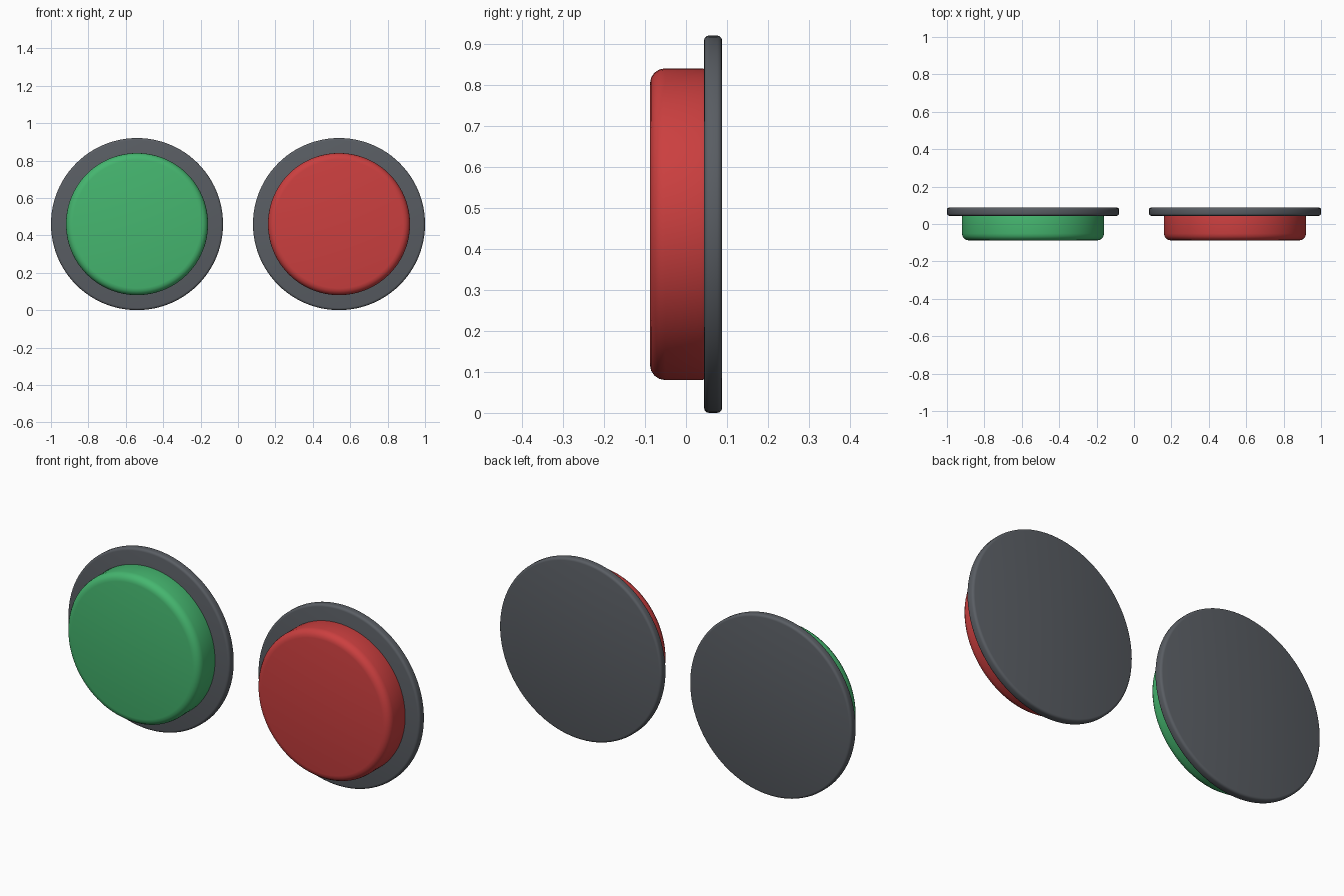
import bpy
import math

if "Cube" in bpy.data.objects:
    bpy.data.objects.remove(bpy.data.objects["Cube"])


def material(name, color):
    mat = bpy.data.materials.new(name)
    mat.diffuse_color = color
    mat.use_nodes = True
    mat.node_tree.nodes["Principled BSDF"].inputs["Base Color"].default_value = mat.diffuse_color
    return mat


def disc(name, x, radius, y_front, y_back, bevel, segments, mat):
    """Round disc facing -y with softened rims."""
    bpy.ops.mesh.primitive_cylinder_add(
        vertices=96, radius=radius, depth=y_back - y_front,
        location=(x, (y_front + y_back) / 2, 0.46),
        rotation=(math.pi / 2, 0, 0))
    obj = bpy.context.object
    obj.name = name
    obj.data.materials.append(mat)
    mod = obj.modifiers.new("rim_bevel", 'BEVEL')
    mod.width = bevel
    mod.segments = segments
    mod.limit_method = 'ANGLE'
    mod.angle_limit = math.radians(40)
    bpy.ops.object.shade_smooth()
    return obj


plate_grey = material("plate_grey", (0.10, 0.11, 0.125, 1))

# Two push buttons side by side, each on its own backing plate
for side, x, color in (("green", -0.54, (0.06, 0.47, 0.16, 1)),
                       ("red", 0.54, (0.60, 0.05, 0.05, 1))):
    # Dark grey backing plate
    disc(side + "_backing_plate", x, 0.46, 0.044, 0.088, 0.012, 3, plate_grey)
    # Coloured button cap, its rear end sunk into the plate
    disc(side + "_button_cap", x, 0.38, -0.088, 0.075, 0.037, 4,
         material(side + "_plastic", color))
